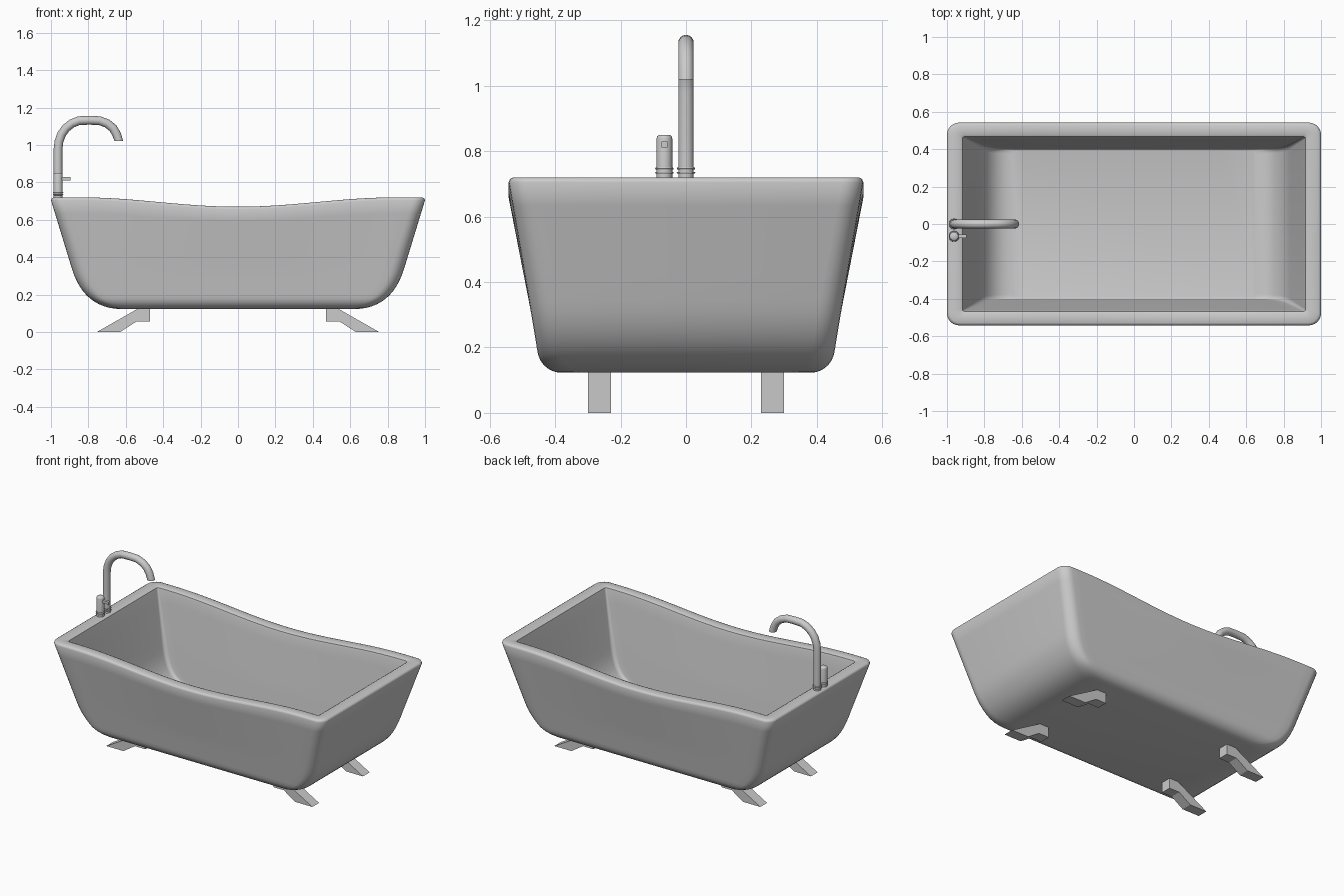
import bpy, bmesh, math
from mathutils import Vector

if "Cube" in bpy.data.objects:
    bpy.data.objects.remove(bpy.data.objects["Cube"])


def finish(name, bm, angle=40):
    bmesh.ops.recalc_face_normals(bm, faces=bm.faces)
    me = bpy.data.meshes.new(name)
    bm.to_mesh(me)
    bm.free()
    ob = bpy.data.objects.new(name, me)
    bpy.context.collection.objects.link(ob)
    if angle:
        bpy.ops.object.select_all(action='DESELECT')
        ob.select_set(True)
        bpy.context.view_layer.objects.active = ob
        bpy.ops.object.shade_smooth_by_angle(angle=math.radians(angle))
    return ob


def bezier(p0, p1, p2, t):
    return tuple((1-t)**2*a + 2*t*(1-t)*b + t*t*c for a, b, c in zip(p0, p1, p2))


def shell_levels(floor_pts, top, slope, fillet, r_low, r_top, n=12):
    """Levels (half length, half width, z, corner radius) from floor to rim."""
    a_top, b_top, z_top = top
    z0 = floor_pts[0][1]
    out = []
    for i in range(n + 1):
        a, z = bezier(*floor_pts, i / n)
        k = min((z - z0) / fillet, 1)
        b = b_top - slope*(0.72 - z) - fillet*(1 - math.sqrt(1 - (1 - k)**2))
        out.append((a, b, z, r_low))
    a1, b1, z1, _ = out[-1]
    for i in range(1, 6):
        f = i / 5
        out.append((a1 + (a_top-a1)*f, b1 + (b_top-b1)*f, z1 + (z_top-z1)*f,
                    r_low + (r_top-r_low)*f))
    return out


def ring(a, b, z, r, long_n=32, corner_n=6):
    """Rounded rectangle whose long sides sag in the middle."""
    pts = []
    for q, (sx, sy) in enumerate([(1, 1), (-1, 1), (-1, -1), (1, -1)]):
        c = Vector((sx*(a-r), sy*(b-r)))
        for i in range(corner_n + 1):
            t = math.pi/2 * (q + i/corner_n)
            pts.append((c.x + r*math.cos(t), c.y + r*math.sin(t)))
        if q in (0, 2):
            for i in range(1, long_n):
                pts.append((sx*(a-r)*(1 - 2*i/long_n), sy*b))
    fade = min(max((z - 0.3) / 0.42, 0), 1)
    return [(x, y, z - 0.05*fade*(0.5 + 0.5*math.cos(math.pi*min(abs(x)/0.85, 1))))
            for x, y in pts]


# tub: outer shell, rounded rim, inner basin as one loft
outer = shell_levels([(0.62, 0.123), (0.825, 0.123), (0.89, 0.345)],
                     (1.0, 0.542, 0.705), 0.165, 0.06, 0.07, 0.065)
inner = shell_levels([(0.65, 0.16), (0.785, 0.16), (0.832, 0.35)],
                     (0.914, 0.464, 0.70), 0.115, 0.008, 0.025, 0.01)
rim = [(0.996, 0.538, 0.715, 0.062), (0.986, 0.528, 0.72, 0.055),
       (0.93, 0.48, 0.72, 0.022), (0.918, 0.468, 0.714, 0.014)]
bm = bmesh.new()
loops = [[bm.verts.new(p) for p in ring(*lv)] for lv in outer + rim + inner[::-1]]
for lo, hi in zip(loops, loops[1:]):
    for i in range(len(lo)):
        j = (i + 1) % len(lo)
        bm.faces.new((lo[i], lo[j], hi[j], hi[i]))
bm.faces.new(loops[0])
bm.faces.new(loops[-1])
finish("bathtub", bm, 45)

# four splayed feet
FOOT = [(0.47, 0.125), (0.47, 0.055), (0.545, 0.055), (0.63, 0), (0.755, 0), (0.535, 0.125)]
for sx, end in ((-1, "left"), (1, "right")):
    for sy, side in ((-1, "front"), (1, "back")):
        bm = bmesh.new()
        f = bm.faces.new([bm.verts.new((sx*x, sy*0.23, z)) for x, z in FOOT])
        g = bmesh.ops.extrude_face_region(bm, geom=[f])
        bmesh.ops.translate(bm, vec=(0, sy*0.07, 0),
                            verts=[v for v in g["geom"] if isinstance(v, bmesh.types.BMVert)])
        finish(f"{side}_{end}_foot", bm, None)


def skin(name, rows):
    """Join equal rings of points into a capped, smooth solid."""
    bm = bmesh.new()
    rows = [[bm.verts.new(p) for p in row] for row in rows]
    n = len(rows[0])
    for lo, hi in zip(rows, rows[1:]):
        for k in range(n):
            bm.faces.new((lo[k], lo[(k+1) % n], hi[(k+1) % n], hi[k]))
    bm.faces.new(rows[0])
    bm.faces.new(rows[-1])
    return finish(name, bm)


def circle(c, u, v, r, n=24):
    return [c + r*(math.cos(2*math.pi*k/n)*u + math.sin(2*math.pi*k/n)*v) for k in range(n)]


def tube(name, pts, r):
    """Round pipe swept along a path in the xz plane, ending straight down."""
    pts = [Vector(p) for p in pts]
    side, rows = Vector((0, 1, 0)), []
    for i, p in enumerate(pts):
        last = i == len(pts) - 1
        d = Vector((0, 0, -1)) if last else (pts[i+1] - pts[max(i-1, 0)]).normalized()
        rows.append(circle(p, side, side.cross(d), r))
    return skin(name, rows)


def lathe(name, profile, x, y):
    """Turned part from a (radius, z) profile."""
    return skin(name, [circle(Vector((x, y, z)), Vector((1, 0, 0)), Vector((0, 1, 0)), r)
                       for r, z in profile])


# gooseneck spout
X = -0.962
path = [(X, 0, 0.715), (X, 0, 0.98), (-0.957, 0, 1.02), (-0.943, 0, 1.058), (-0.92, 0, 1.09),
        (-0.888, 0, 1.115), (-0.85, 0, 1.13), (-0.795, 0, 1.132), (-0.74, 0, 1.13),
        (-0.7, 0, 1.115), (-0.668, 0, 1.09), (-0.648, 0, 1.055), (-0.637, 0, 1.02)]
tube("spout", path, 0.0235)

# handle post with small lever
HY = -0.066
lathe("handle_post", [(0.024, 0.715), (0.024, 0.838), (0.022, 0.846), (0.017, 0.85)], X, HY)
bm = bmesh.new()
bmesh.ops.create_cube(bm, size=1)
for v in bm.verts:
    v.co = (-0.923 + v.co.x*0.054, HY + v.co.y*0.018, 0.82 + v.co.z*0.018)
finish("handle_lever", bm, None)

# thin collar rings at the foot of both posts
for y, part in ((0, "spout"), (HY, "handle")):
    for z in (0.734, 0.747):
        lathe(f"{part}_collar", [(0.022, z-0.003), (0.027, z-0.0025), (0.0285, z),
                                 (0.027, z+0.0025), (0.022, z+0.003)], X, y)
